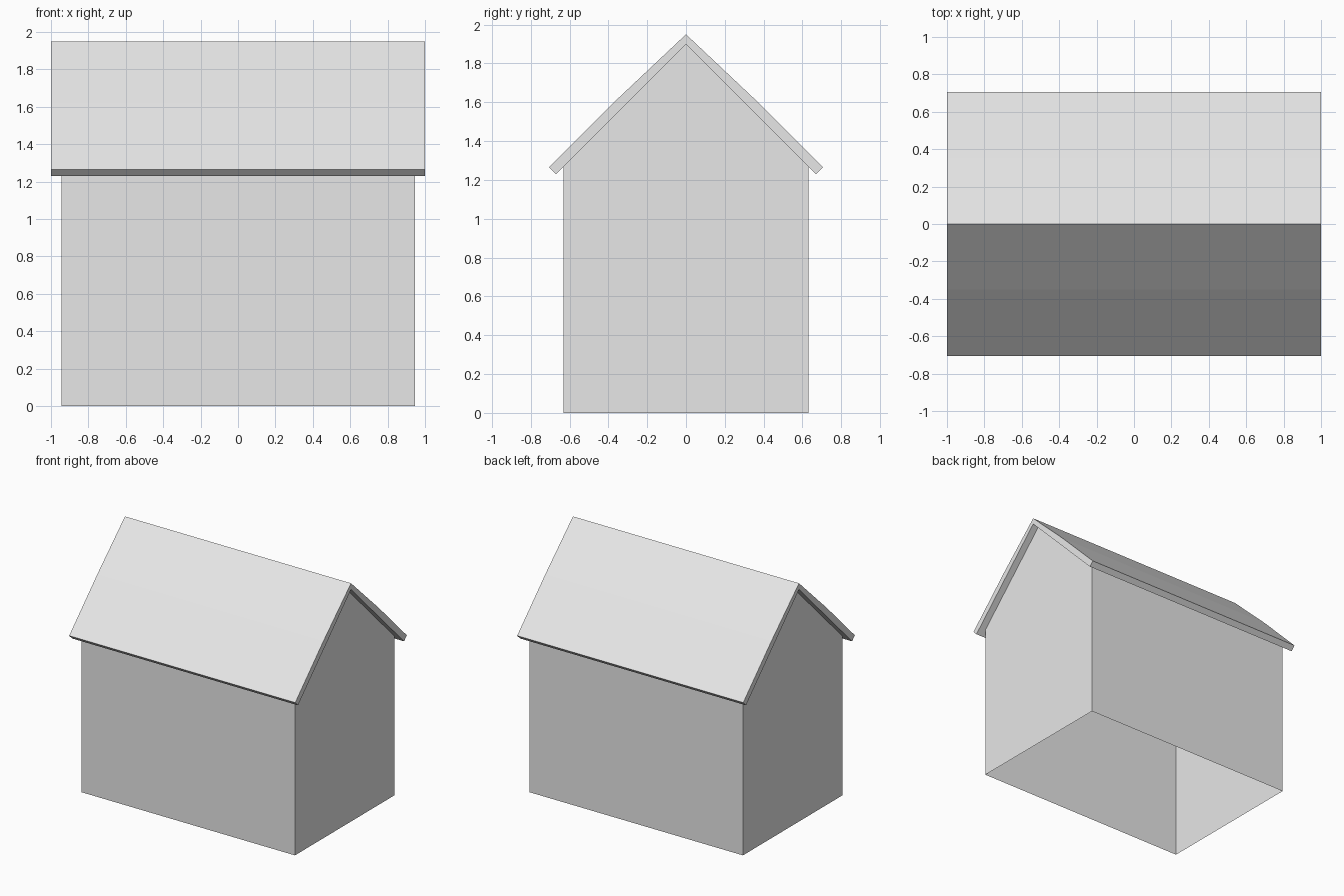
import bpy
import bmesh

cube = bpy.data.objects.get("Cube")
if cube:
    bpy.data.objects.remove(cube, do_unlink=True)

grey = bpy.data.materials.new("light_grey")
grey.use_nodes = True
colour = (0.8, 0.8, 0.8, 1)
grey.diffuse_color = colour
grey.node_tree.nodes["Principled BSDF"].inputs["Base Color"].default_value = colour


def prism(name, half_profile, half_length, open_shell=False):
    """Mirror a (y, z) half profile across y = 0 and extrude it along x.
    The half profile starts and may end on the centre line."""
    mirrored = [(-y, z) for y, z in reversed(half_profile) if y > 0]
    profile = half_profile + mirrored
    bm = bmesh.new()
    ends = [[bm.verts.new((x, y, z)) for y, z in profile]
            for x in (-half_length, half_length)]
    for end in ends:
        bm.faces.new(end)
    count = len(profile)
    for i in range(count):
        j = (i + 1) % count
        bm.faces.new((ends[0][i], ends[0][j], ends[1][j], ends[1][i]))
    bmesh.ops.recalc_face_normals(bm, faces=bm.faces)
    if open_shell:
        # Keep only the upright walls
        flat = [f for f in bm.faces if abs(f.normal.z) > 0.1]
        bmesh.ops.delete(bm, geom=flat, context="FACES")
    mesh = bpy.data.meshes.new(name)
    bm.to_mesh(mesh)
    bm.free()
    mesh.materials.append(grey)
    obj = bpy.data.objects.new(name, mesh)
    bpy.context.collection.objects.link(obj)
    return obj


# Gabled walls, open underneath
prism("walls", [(0, 1.9), (0.63, 1.27), (0.63, 0)], 0.945, open_shell=True)

# Roof slab: outer ridge, slight bend, eave, then the underside of the ridge
outer = [(0, 1.95), (0.35, 1.62), (0.705, 1.265), (0.67, 1.23)]
underside = [(0, 1.9)]
prism("roof", outer + underside, 1.0)
